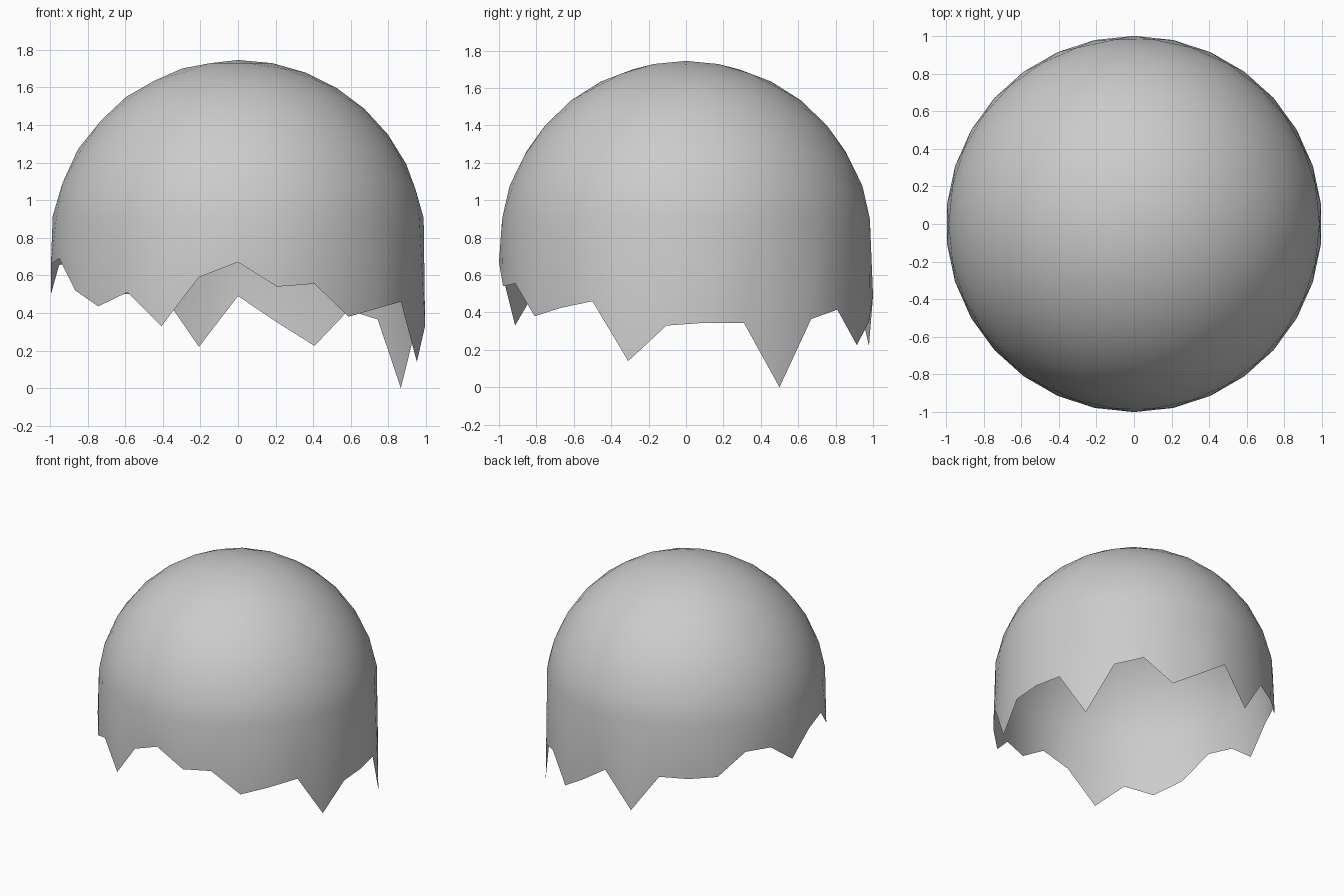
import bpy, bmesh, math

cube = bpy.data.objects.get("Cube")
if cube:
    bpy.data.objects.remove(cube)

FREQ = 6         # divisions along each base edge
EQUATOR = 0.745  # height of the dome centre
# Rim heights, every 12 degrees from the front towards +x
RIM = [.67, .54, .555, .38, .425, .46, .14, .33, .345, .345,
       0, .365, .415, .225, .35, .49, .22, .51, .50, .505,
       .67, .655, .50, .66, .69, .52, .435, .51, .33, .59]


def arc(a, b, t):
    """Point on the great circle between two unit vectors."""
    return a.slerp(b, t) if t > 0 else a.copy()


def dome_mesh():
    base = bmesh.new()
    bmesh.ops.create_icosphere(base, subdivisions=1, radius=1)
    bm = bmesh.new()
    for face in base.faces:
        pts = [v.co.normalized() for v in face.verts]
        # Start from the corner opposite the level edge
        k = max(range(3), key=lambda n: min(abs(pts[n].z - pts[n - 1].z),
                                            abs(pts[n].z - pts[n - 2].z)))
        a, b, c = pts[k], pts[(k + 1) % 3], pts[(k + 2) % 3]
        rows = []
        for i in range(FREQ + 1):
            left, right = arc(a, b, i / FREQ), arc(a, c, i / FREQ)
            rows.append([arc(left, right, j / max(i, 1)) for j in range(i + 1)])
        for i in range(FREQ):
            up, low = rows[i], rows[i + 1]
            tris = [(up[j], low[j], low[j + 1]) for j in range(i + 1)]
            tris += [(up[j], low[j + 1], up[j + 1]) for j in range(i)]
            for tri in tris:
                if sum(p.z for p in tri) > 0.02:
                    bm.faces.new([bm.verts.new(p) for p in tri])
    base.free()
    bmesh.ops.remove_doubles(bm, verts=bm.verts[:], dist=0.001)
    bmesh.ops.recalc_face_normals(bm, faces=bm.faces[:])
    # Pull the open edge down into a jagged rim
    for v in bm.verts:
        if v.is_boundary:
            angle = math.degrees(math.atan2(v.co.x, -v.co.y))
            v.co.z = RIM[round(angle / 12) % len(RIM)]
        else:
            v.co.z += EQUATOR
    mesh = bpy.data.meshes.new("broken_shell")
    bm.to_mesh(mesh)
    bm.free()
    return mesh


# Plain grey shell
grey = bpy.data.materials.new("light_grey")
grey.use_nodes = True
colour = (0.6, 0.6, 0.6, 1)
grey.diffuse_color = colour
grey.node_tree.nodes["Principled BSDF"].inputs["Base Color"].default_value = colour

mesh = dome_mesh()
mesh.materials.append(grey)
mesh.polygons.foreach_set("use_smooth", [True] * len(mesh.polygons))
shell = bpy.data.objects.new("broken_shell", mesh)
bpy.context.collection.objects.link(shell)
